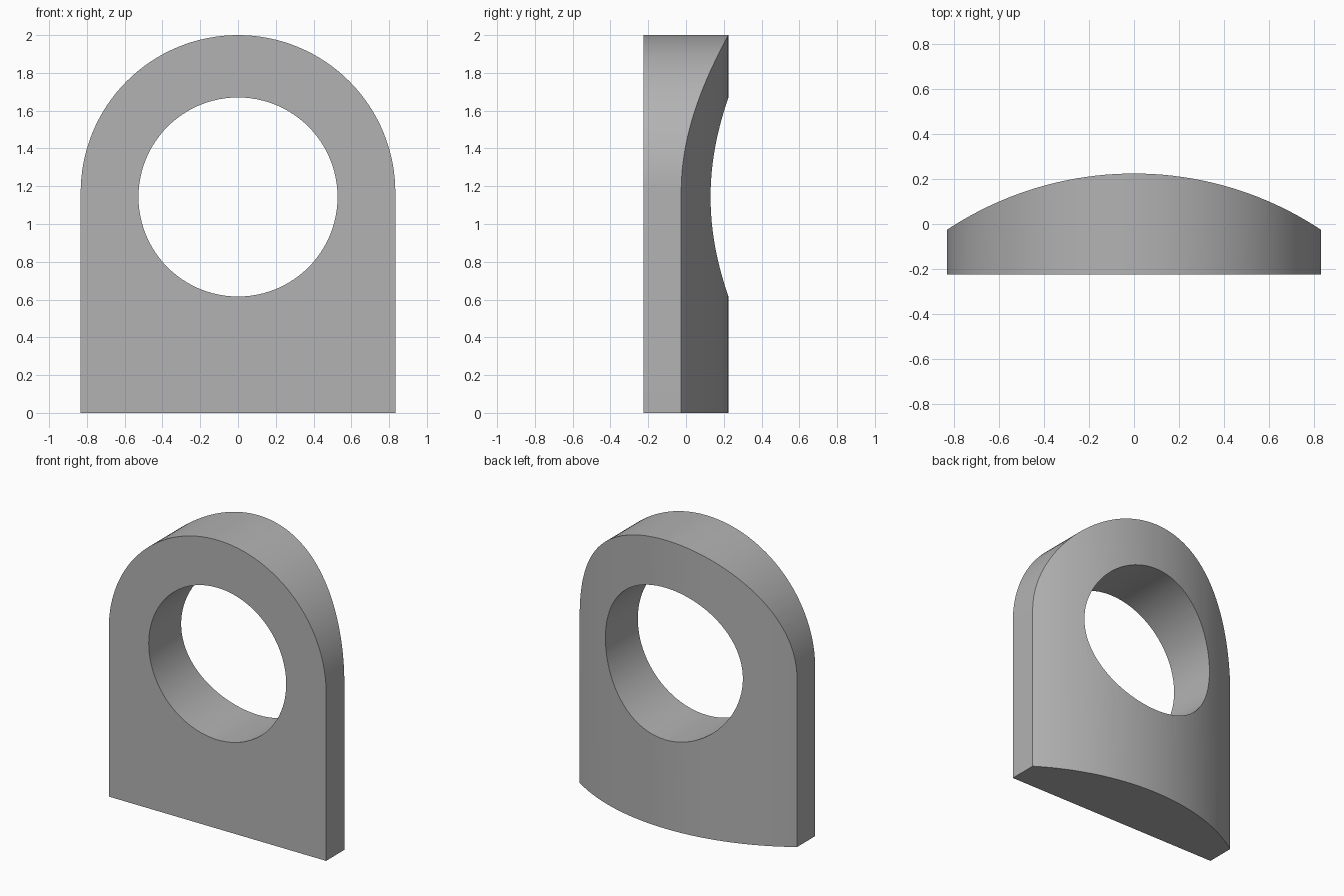
import bpy, bmesh, math
from mathutils import Vector

cube = bpy.data.objects.get("Cube")
if cube:
    bpy.data.objects.remove(cube, do_unlink=True)

HALF_W, FRONT, BACK = 0.833, -0.225, 0.225
ARCH_Z = 2 - HALF_W
HOLE_Z, HOLE_R = 1.143, 0.527
BACK_R = 1.51

grey = bpy.data.materials.new("plain grey")
grey.use_nodes = True
colour = (0.45, 0.45, 0.45, 1)
grey.diffuse_color = colour
grey.node_tree.nodes["Principled BSDF"].inputs["Base Color"].default_value = colour


def arc(radius, start, end, steps, cx=0, cy=0):
    angles = [math.radians(start + (end - start) * i / steps) for i in range(steps + 1)]
    return [(cx + radius * math.cos(a), cy + radius * math.sin(a)) for a in angles]


def prism(name, points, direction):
    """Extrude a closed outline of 3D points along a direction."""
    bm = bmesh.new()
    face = bm.faces.new([bm.verts.new(p) for p in points])
    out = bmesh.ops.extrude_face_region(bm, geom=[face])
    moved = [v for v in out["geom"] if isinstance(v, bmesh.types.BMVert)]
    bmesh.ops.translate(bm, verts=moved, vec=Vector(direction))
    bmesh.ops.recalc_face_normals(bm, faces=bm.faces)
    mesh = bpy.data.meshes.new(name)
    bm.to_mesh(mesh)
    bm.free()
    mesh.materials.append(grey)
    obj = bpy.data.objects.new(name, mesh)
    bpy.context.collection.objects.link(obj)
    return obj


# Arched plate, flat at the front
outline = [(-HALF_W, 0), (HALF_W, 0)] + arc(HALF_W, 0, 180, 64, cy=ARCH_Z)
plate = prism("arched_plate", [(x, FRONT, z) for x, z in outline], (0, 0.6, 0))

# Bulging back: keep only what lies inside a vertical cylinder segment
bulge = arc(BACK_R, 50, 130, 48, cy=BACK - BACK_R)
bulge += [(bulge[-1][0], -0.6), (bulge[0][0], -0.6)]
back_cutter = prism("back_cutter", [(x, y, -0.2) for x, y in bulge], (0, 0, 2.5))

# Round hole through the plate
ring = arc(HOLE_R, 0, 360, 96, cy=HOLE_Z)[:-1]
hole_cutter = prism("hole_cutter", [(x, -0.6, z) for x, z in ring], (0, 1.5, 0))

bpy.context.view_layer.objects.active = plate
plate.select_set(True)
for cutter, operation in ((back_cutter, "INTERSECT"), (hole_cutter, "DIFFERENCE")):
    cutter.hide_render = True
    mod = plate.modifiers.new(cutter.name, "BOOLEAN")
    mod.object, mod.operation, mod.solver = cutter, operation, "EXACT"
    bpy.ops.object.modifier_apply(modifier=mod.name)
    bpy.data.objects.remove(cutter, do_unlink=True)

bpy.ops.object.select_all(action="DESELECT")
plate.select_set(True)
bpy.ops.object.shade_smooth_by_angle(angle=math.radians(25))
